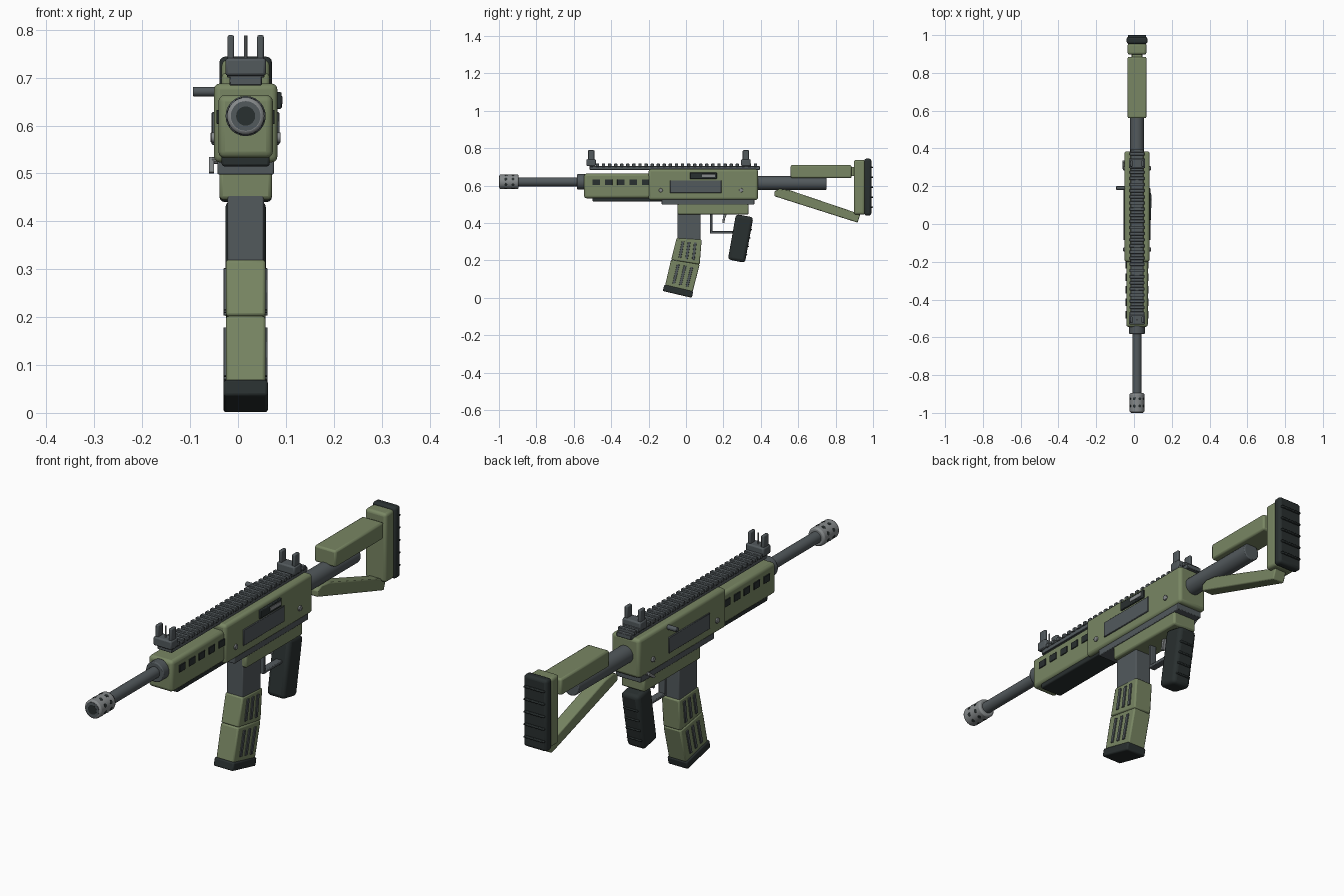
import bpy, bmesh, math
from mathutils import Vector, Matrix

if "Cube" in bpy.data.objects:
    bpy.data.objects.remove(bpy.data.objects["Cube"])

CX = 0.016  # centre plane of the gun


def material(name, rgb):
    m = bpy.data.materials.new(name)
    m.diffuse_color = (*rgb, 1)
    m.use_nodes = True
    m.node_tree.nodes["Principled BSDF"].inputs["Base Color"].default_value = m.diffuse_color
    return m


OLIVE = material("olive green", (0.19, 0.24, 0.125))
STEEL = material("gunmetal", (0.085, 0.10, 0.108))
BLACK = material("black rubber", (0.022, 0.029, 0.029))
GREY = material("light steel", (0.24, 0.255, 0.26))


def finish(name, bm, mat, bevel=0.0, segs=2):
    bmesh.ops.recalc_face_normals(bm, faces=bm.faces)
    me = bpy.data.meshes.new(name)
    bm.to_mesh(me)
    bm.free()
    ob = bpy.data.objects.new(name, me)
    bpy.context.collection.objects.link(ob)
    me.materials.append(mat)
    if bevel:
        b = ob.modifiers.new("bevel", 'BEVEL')
        b.width, b.segments, b.limit_method = bevel, segs, 'ANGLE'
        b.angle_limit = math.radians(35)
    bpy.context.view_layer.objects.active = ob
    ob.select_set(True)
    bpy.ops.object.shade_smooth_by_angle(angle=math.radians(35))
    ob.select_set(False)
    return ob


def add_box(bm, x0, x1, y0, y1, z0, z1):
    """Box with x measured from the centre plane."""
    mtx = (Matrix.Translation((CX + (x0 + x1) / 2, (y0 + y1) / 2, (z0 + z1) / 2))
           @ Matrix.Diagonal((x1 - x0, y1 - y0, z1 - z0, 1)))
    bmesh.ops.create_cube(bm, size=1, matrix=mtx)


def boxes(name, items, mat, bevel=0.0, segs=2):
    bm = bmesh.new()
    for it in items:
        add_box(bm, *it)
    return finish(name, bm, mat, bevel, segs)


def box(name, w, y0, y1, z0, z1, mat, bevel=0.0, segs=2):
    return boxes(name, [(-w / 2, w / 2, y0, y1, z0, z1)], mat, bevel, segs)


def add_slab(bm, pts, x0, x1):
    """Side profile (y, z) extruded across x."""
    f = bm.faces.new([bm.verts.new((CX + x0, y, z)) for y, z in pts])
    r = bmesh.ops.extrude_face_region(bm, geom=[f])
    vs = [v for v in r["geom"] if isinstance(v, bmesh.types.BMVert)]
    bmesh.ops.translate(bm, verts=vs, vec=(x1 - x0, 0, 0))


def slab(name, pts, w, mat, bevel=0.0, segs=2):
    bm = bmesh.new()
    add_slab(bm, pts, -w / 2, w / 2)
    return finish(name, bm, mat, bevel, segs)


def add_rod(bm, a, b, r, segs=16):
    a, b = Vector(a), Vector(b)
    a.x += CX
    b.x += CX
    d = b - a
    mtx = Matrix.Translation((a + b) / 2) @ d.to_track_quat('Z', 'Y').to_matrix().to_4x4()
    bmesh.ops.create_cone(bm, cap_ends=True, segments=segs, radius1=r, radius2=r,
                          depth=d.length, matrix=mtx)


def rods(name, items, mat, bevel=0.0, segs=16):
    bm = bmesh.new()
    for a, b, r in items:
        add_rod(bm, a, b, r, segs)
    return finish(name, bm, mat, bevel)


BZ = 0.62  # bore height

# Barrel group
rods("barrel", [((0, -0.92, BZ), (0, -0.5, BZ), 0.024)], STEEL, 0, 24)
rods("barrel_collar", [((0, -0.582, BZ), (0, -0.54, BZ), 0.042)], STEEL, 0.004, 24)
rods("muzzle_brake", [((0, -0.998, BZ), (0, -0.895, BZ), 0.039)], GREY, 0.007, 32)
rods("muzzle_face", [((0, -0.9995, BZ), (0, -0.99, BZ), 0.031)], STEEL, 0, 32)
rods("muzzle_bore", [((0, -1.0, BZ), (0, -0.98, BZ), 0.02)], BLACK, 0, 24)
ports = []
for y in (-0.963, -0.925):
    for k in range(8):
        a = math.radians(22.5 + 45 * k)
        c, s = math.cos(a), math.sin(a)
        ports.append(((0.03 * c, y, BZ + 0.03 * s), (0.0395 * c, y, BZ + 0.0395 * s), 0.008))
rods("muzzle_ports", ports, BLACK, 0, 10)

# Handguard with vent slots
box("handguard", 0.114, -0.545, -0.17, 0.532, 0.664, OLIVE, 0.014, 3)
box("handguard_underside", 0.1, -0.5, -0.13, 0.515, 0.54, BLACK, 0.005)
boxes("handguard_vents", [(s * 0.0575 - 0.003, s * 0.0575 + 0.003, y - 0.02, y + 0.02, 0.603, 0.633)
                          for s in (-1, 1) for y in [-0.48 + 0.066 * i for i in range(5)]],
      BLACK, 0.001, 1)

# Receiver
box("receiver", 0.133, -0.2, 0.385, 0.523, 0.688, OLIVE, 0.013, 3)
box("receiver_seam", 0.118, -0.13, 0.365, 0.498, 0.53, STEEL, 0.003)
box("lower_receiver", 0.11, -0.045, 0.335, 0.445, 0.507, OLIVE, 0.008)
boxes("side_plates", [(s * 0.067 - 0.004, s * 0.067 + 0.004, -0.085, 0.19, 0.56, 0.628)
                      for s in (-1, 1)], STEEL, 0.002, 1)
boxes("ejection_port", [(0.06, 0.075, 0.022, 0.165, 0.635, 0.67)], BLACK, 0.003)
boxes("ejection_bolt", [(0.06, 0.077, 0.085, 0.155, 0.645, 0.661)], GREY, 0.001, 1)
rods("receiver_pins", [((-0.073, y, 0.575), (0.073, y, 0.575), 0.011) for y in (-0.135, 0.295)],
     GREY, 0.002, 12)
rods("charging_handle", [((-0.11, 0.19, 0.671), (-0.05, 0.19, 0.671), 0.01)], STEEL, 0.002)
slab_selector = [(0.29, 0.503), (0.302, 0.5), (0.335, 0.522), (0.328, 0.534)]
bm = bmesh.new()
add_slab(bm, slab_selector, -0.077, -0.066)
add_rod(bm, (-0.07, 0.328, 0.527), (-0.05, 0.328, 0.527), 0.007, 10)
finish("selector_lever", bm, GREY)

# Round forward-assist knob on the right side
rods("side_knob", [((0.06, 0.13, 0.65), (0.0755, 0.13, 0.65), 0.014)], BLACK, 0.002)

# Top rail with cross teeth
box("rail_base", 0.068, -0.515, 0.395, 0.684, 0.704, STEEL, 0.002, 1)
N = 28
step = 0.91 / N
boxes("rail_teeth", [(-0.039, 0.039, -0.515 + i * step, -0.515 + i * step + 0.018, 0.7, 0.717)
                     for i in range(N)], STEEL, 0.002, 1)

# Iron sights
for label, y in (("front", -0.507), ("rear", 0.32)):
    box(label + "_sight_base", 0.085, y - 0.025, y + 0.025, 0.704, 0.741, STEEL, 0.006)
    boxes(label + "_sight_ears", [(s * 0.031 - 0.007, s * 0.031 + 0.007, y - 0.017, y + 0.017, 0.73, 0.789)
                                  for s in (-1, 1)], STEEL, 0.004)
rods("front_sight_post", [((0, -0.507, 0.735), (0, -0.507, 0.788), 0.0035)], GREY, 0, 10)

# Stock
rods("buffer_tube", [((0, 0.37, 0.613), (0, 0.75, 0.613), 0.037)], STEEL, 0.004, 24)
box("cheek_rest", 0.1, 0.56, 0.885, 0.64, 0.71, OLIVE, 0.008)
box("stock_neck", 0.055, 0.87, 0.92, 0.65, 0.7, OLIVE, 0.003)
box("stock_plate", 0.1, 0.897, 0.957, 0.445, 0.737, OLIVE, 0.012, 3)
box("butt_pad", 0.11, 0.953, 0.991, 0.44, 0.744, BLACK, 0.012, 3)
boxes("butt_pad_ribs", [(-0.048, 0.048, 0.985, 1.0, z - 0.004, z + 0.004)
                        for z in [0.485 + 0.053 * i for i in range(5)]], BLACK, 0.003)
slab("stock_strut", [(0.473, 0.57), (0.473, 0.543), (0.917, 0.402), (0.932, 0.447), (0.555, 0.575),
                     (0.5, 0.582)], 0.056, OLIVE, 0.005)

# Pistol grip with rear ridges
slab("pistol_grip", [(0.267, 0.447), (0.36, 0.43), (0.315, 0.187), (0.224, 0.205)], 0.085, BLACK, 0.016, 3)
boxes("grip_ridges", [(-0.034, 0.034, y - 0.02, y + 0.012, z - 0.004, z + 0.004)
                      for y, z in [(0.341 - 0.0083 * i, 0.365 - 0.045 * i) for i in range(4)]],
      BLACK, 0.003)

# Trigger and guard
boxes("trigger_guard", [(-0.015, 0.015, 0.128, 0.141, 0.345, 0.45),
                        (-0.015, 0.015, 0.128, 0.26, 0.343, 0.356)], STEEL, 0.003)
slab("trigger", [(0.205, 0.455), (0.222, 0.455), (0.209, 0.425), (0.205, 0.4), (0.195, 0.4),
                 (0.197, 0.43)], 0.014, GREY, 0.001, 1)

# Magazine: well, two bent segments, base
box("magazine_well", 0.076, -0.045, 0.077, 0.3, 0.495, STEEL, 0.004)
UP = [(-0.05, 0.32), (0.084, 0.311), (0.073, 0.178), (-0.079, 0.203)]
LOW = [(-0.08, 0.203), (0.073, 0.178), (0.035, 0.03), (-0.112, 0.065)]
slab("magazine_upper", UP, 0.083, OLIVE, 0.006)
slab("magazine_lower", LOW, 0.083, OLIVE, 0.006)
slab("magazine_base", [(-0.116, 0.07), (0.039, 0.034), (0.031, 0.0), (-0.124, 0.036)], 0.093, BLACK, 0.006)


def strips(name, quad):
    """Three slanted strips on each side of a magazine segment."""
    a, b, c, d = [Vector(p) for p in quad]
    bm = bmesh.new()
    for t in (0.28, 0.52, 0.76):
        top, bot = a.lerp(b, t), d.lerp(c, t)
        p, q = top.lerp(bot, 0.13), top.lerp(bot, 0.85)
        w = (b - a).normalized() * 0.007
        for s in (-1, 1):
            add_slab(bm, [p - w, p + w, q + w, q - w], s * 0.043 - 0.003, s * 0.043 + 0.003)
    finish(name, bm, STEEL, 0.001, 1)


strips("magazine_upper_strips", UP)
strips("magazine_lower_strips", LOW)
